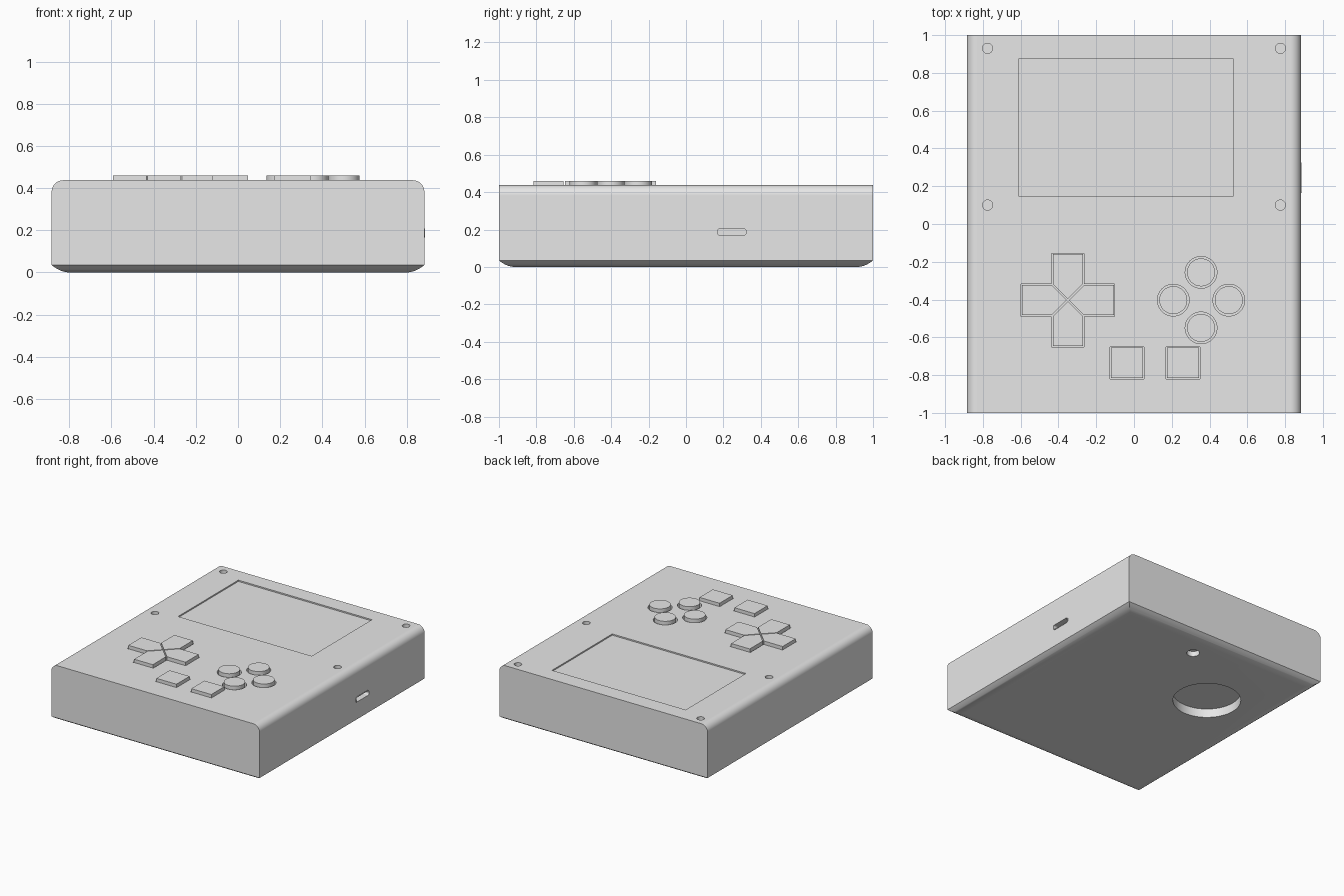
import bpy, bmesh
from math import cos, sin, pi, radians
from mathutils import Matrix

if "Cube" in bpy.data.objects:
    bpy.data.objects.remove(bpy.data.objects["Cube"], do_unlink=True)

grey = bpy.data.materials.new("light grey plastic")
grey.use_nodes = True
grey.diffuse_color = (0.8, 0.8, 0.8, 1)
grey.node_tree.nodes["Principled BSDF"].inputs["Base Color"].default_value = (0.8, 0.8, 0.8, 1)

W, D, H = 0.884, 1.0, 0.437      # half width, half depth, case height
BUTTON_TOP, POCKET = 0.46, 0.38
SIDEWAYS = Matrix(((0, 0, 1, 0), (1, 0, 0, 0), (0, 1, 0, 0), (0, 0, 0, 1)))


def finish(name, bm):
    bmesh.ops.recalc_face_normals(bm, faces=bm.faces)
    mesh = bpy.data.meshes.new(name)
    bm.to_mesh(mesh)
    bm.free()
    mesh.materials.append(grey)
    ob = bpy.data.objects.new(name, mesh)
    bpy.context.collection.objects.link(ob)
    return ob


def prism(name, pts, lo, hi, matrix=Matrix()):
    """Outline extruded from lo to hi along local z."""
    bm = bmesh.new()
    face = bm.faces.new([bm.verts.new((x, y, lo)) for x, y in pts])
    ext = bmesh.ops.extrude_face_region(bm, geom=[face])["geom"]
    for v in ext:
        if isinstance(v, bmesh.types.BMVert):
            v.co.z = hi
    bm.transform(matrix)
    return finish(name, bm)


def circle(cx, cy, r, n=48):
    return [(cx + r * cos(2 * pi * i / n), cy + r * sin(2 * pi * i / n)) for i in range(n)]


def rect(cx, cy, a, b):
    return [(cx + sx * a, cy + sy * b) for sx, sy in ((-1, -1), (1, -1), (1, 1), (-1, 1))]


def rounded(cx, cy, a, b, r, n=5):
    pts = []
    for q, (sx, sy) in enumerate(((1, 1), (-1, 1), (-1, -1), (1, -1))):
        for i in range(n + 1):
            t = pi / 2 * (q + i / n)
            pts.append((cx + sx * (a - r) + r * cos(t), cy + sy * (b - r) + r * sin(t)))
    return pts


def turned(pts, k, cx, cy):
    c, s = ((1, 0), (0, 1), (-1, 0), (0, -1))[k]
    return [(cx + c * x - s * y, cy + s * x + c * y) for x, y in pts]


def cut(target, cutter):
    mod = target.modifiers.new("cut", "BOOLEAN")
    mod.operation = "DIFFERENCE"
    mod.solver = "EXACT"
    mod.object = cutter
    bpy.context.view_layer.objects.active = target
    bpy.ops.object.modifier_apply(modifier=mod.name)
    bpy.data.objects.remove(cutter, do_unlink=True)


def smooth(ob):
    bpy.ops.object.select_all(action="DESELECT")
    ob.select_set(True)
    bpy.context.view_layer.objects.active = ob
    bpy.ops.object.shade_smooth_by_angle(angle=radians(30))
    ob.modifiers.new("even shading", "WEIGHTED_NORMAL").keep_sharp = True


# Case: stacked rectangles curve in at the bottom, long top edges rounded
bm = bmesh.new()
steps = 8
rings = []
for i in range(steps, -1, -1):
    t = i / steps
    rings.append([bm.verts.new((x, y, 0.035 * (1 - t) ** 2))
                  for x, y in rect(0, 0, W - 0.085 * t, D - 0.085 * t)])
rings.append([bm.verts.new((x, y, H)) for x, y in rect(0, 0, W, D)])
for a, b in zip(rings, rings[1:]):
    for j in range(4):
        k = (j + 1) % 4
        bm.faces.new((a[j], a[k], b[k], b[j]))
bm.faces.new(rings[0][::-1])
bm.faces.new(rings[-1])
long_edges = [e for e in bm.edges
              if all(v.co.z > H - 0.001 for v in e.verts)
              and abs(e.verts[0].co.x - e.verts[1].co.x) < 0.001]
bmesh.ops.bevel(bm, geom=long_edges, offset=0.055, segments=8, profile=0.5, affect="EDGES")
case = finish("case", bm)

# Shallow screen recess
cut(case, prism("cutter", rect(-0.043, 0.51, 0.567, 0.365), H - 0.01, 0.6))

# Screw holes
for x in (-0.775, 0.775):
    for y in (0.10, 0.93):
        cut(case, prism("cutter", circle(x, y, 0.027, 24), H - 0.06, 0.6))

# Direction pad: cross pocket with four pointed arms
PX, PY, L, HW = -0.35, -0.403, 0.243, 0.081


def cross(l, w):
    return [p for k in range(4) for p in turned([(l, -w), (l, w), (w, w)], k, PX, PY)[:3]]


cut(case, prism("cutter", cross(L + 0.005, HW + 0.005), POCKET, 0.6))
arm = [(0.006, 0), (HW + 0.004, -HW + 0.002), (L, -HW + 0.002), (L, HW - 0.002), (HW + 0.004, HW - 0.002)]
for k, side in enumerate(("left", "back", "right", "front")):
    prism("direction_pad_" + side, turned(arm, k, PX, PY), POCKET - 0.005, BUTTON_TOP)

# Four round buttons in a diamond
for k, side in enumerate(("left", "back", "right", "front")):
    (x, y), = turned([(0.147, 0)], k, 0.355, -0.403)
    cut(case, prism("cutter", circle(x, y, 0.084), POCKET, 0.6))
    smooth(prism("round_button_" + side, circle(x, y, 0.074), POCKET - 0.005, BUTTON_TOP))

# Two square buttons
for side, x in (("right", -0.037), ("left", 0.259)):
    cut(case, prism("cutter", rect(x, -0.735, 0.09, 0.085), POCKET, 0.6))
    prism("square_button_" + side, rect(x, -0.735, 0.085, 0.08), POCKET - 0.005, BUTTON_TOP)

# Holes in the underside
cut(case, prism("cutter", circle(-0.397, 0.328, 0.24, 64), -0.1, 0.068))
cut(case, prism("cutter", circle(0.107, 0.778, 0.046, 32), -0.1, 0.04))

# Side port with a thin collar, and a faint slot opposite
slot = rounded(0.245, 0.187, 0.081, 0.022, 0.016)
cut(case, prism("cutter", slot, W - 0.06, 1.1, SIDEWAYS))
collar = prism("port_collar", slot, W - 0.065, W + 0.003, SIDEWAYS)
cut(collar, prism("cutter", rounded(0.245, 0.187, 0.076, 0.017, 0.012), W - 0.06, 1.1, SIDEWAYS))
smooth(collar)
cut(case, prism("cutter", slot, -1.1, -W + 0.004, SIDEWAYS))

smooth(case)
